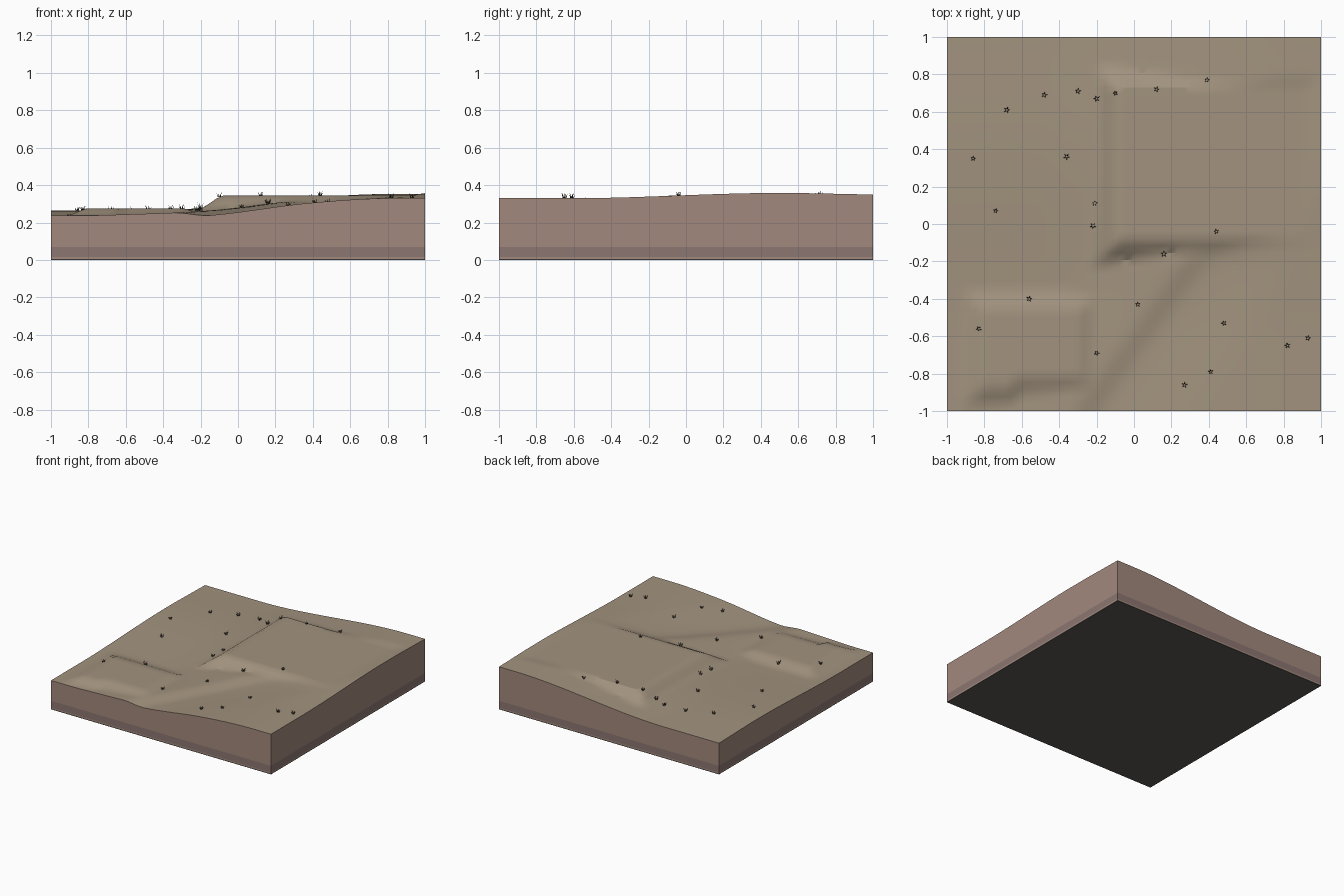
import bpy, bmesh, math, random
from mathutils import Vector

if "Cube" in bpy.data.objects:
    bpy.data.objects.remove(bpy.data.objects["Cube"])

random.seed(4)
N = 52


def material(name, rgb):
    m = bpy.data.materials.new(name)
    m.diffuse_color = (*rgb, 1)
    m.use_nodes = True
    m.node_tree.nodes["Principled BSDF"].inputs["Base Color"].default_value = m.diffuse_color
    return m


def ramp(a, b, v):
    t = min(max((v - a) / (b - a), 0), 1)
    return t * t * (3 - 2 * t)


def grade(g, x, y, rect, level, fill, cut):
    # Level a rectangular pad with sloping banks down or up to the ground
    x0, x1, y0, y1 = rect
    d = max(x0 - x, x - x1, y0 - y, y - y1, 0)
    return min(max(g, level - fill * d), level + cut * d)


def height(x, y):
    # Natural hillside
    g = 0.237 + 0.093 * ramp(-0.5, 0.85, x)
    g += 0.028 * ramp(-0.6, 0.5, y) - 0.009 * ramp(0.5, 1.1, y)
    # Diagonal drainage bank
    s = 0.81 * (x + 0.25) - 0.585 * (y + 1)
    bank = 0.012 * ramp(-0.5, -0.08, s) - 0.026 * ramp(-0.08, 0.08, s) + 0.014 * ramp(0.08, 0.5, s)
    g += bank * (1 - ramp(-0.25, 0.0, y))
    # Upper and lower building pads
    if y > -0.35:
        g = grade(g, x, y, (-0.09, 0.92, -0.09, 0.73), 0.345, 0.68, 0.15)
    elif x < -0.1:
        front = -0.87 if x < -0.62 else -0.82
        g = grade(g, x, y, (-0.81, -0.28, front, -0.45), 0.276, 0.4, 2)
    return g


# Ground block: height field on top, soil layers down the sides
bm = bmesh.new()
bmesh.ops.create_grid(bm, x_segments=N, y_segments=N, size=1)
for v in bm.verts:
    v.co.z = height(v.co.x, v.co.y)
edges = [e for e in bm.edges if e.is_boundary]
for index, z in enumerate((0.07, 0.016, 0.006, 0.0), start=1):
    result = bmesh.ops.extrude_edge_only(bm, edges=edges)["geom"]
    for item in result:
        if isinstance(item, bmesh.types.BMVert):
            item.co.z = z
        elif isinstance(item, bmesh.types.BMFace):
            item.material_index = index
    edges = [e for e in result if isinstance(e, bmesh.types.BMEdge) and e.is_boundary]
for f in bmesh.ops.contextual_create(bm, geom=edges)["faces"]:
    f.material_index = 4
bmesh.ops.recalc_face_normals(bm, faces=bm.faces)
mesh = bpy.data.meshes.new("ground_block")
bm.to_mesh(mesh)
bm.free()
ground = bpy.data.objects.new("ground_block", mesh)
bpy.context.collection.objects.link(ground)
for name, rgb in (("topsoil", (0.36, 0.29, 0.21)), ("subsoil", (0.36, 0.25, 0.205)),
                  ("clay", (0.265, 0.18, 0.168)), ("sand", (0.36, 0.25, 0.205)),
                  ("base", (0.11, 0.10, 0.085))):
    mesh.materials.append(material(name, rgb))
bpy.context.view_layer.objects.active = ground
ground.select_set(True)
bpy.ops.object.shade_smooth_by_angle(angle=math.radians(30))

# Grass tufts: each a ring of thin outward-leaning three-sided blades
spots = [(-.86, .35), (-.68, .61), (-.48, .69), (-.30, .71), (-.10, .70), (-.20, .67),
         (.12, .72), (.39, .77), (-.74, .07), (-.36, .36), (-.21, .11), (-.22, -.01),
         (-.56, -.40), (-.83, -.56), (-.20, -.69), (.02, -.43), (.16, -.16), (.44, -.04),
         (.27, -.86), (.41, -.79), (.48, -.53), (.82, -.65), (.93, -.61)]
bm = bmesh.new()
for x, y in spots:
    root = Vector((x, y, height(x, y) - 0.003))
    turn = random.uniform(0, math.tau)
    size = random.uniform(0.8, 1.1)
    for k in range(5):
        a = turn + k * math.tau / 5
        out = Vector((math.cos(a), math.sin(a), 0))
        side = Vector((-out.y, out.x, 0))
        foot = root + out * 0.004
        tip = root + (out * 0.017 + Vector((0, 0, random.uniform(0.022, 0.034)))) * size
        base = [bm.verts.new(foot + p) for p in (side * 0.004, side * -0.004, out * 0.005)]
        end = bm.verts.new(tip)
        bm.faces.new(base)
        for i in range(3):
            bm.faces.new((base[i], base[(i + 1) % 3], end))
bmesh.ops.recalc_face_normals(bm, faces=bm.faces)
mesh = bpy.data.meshes.new("grass_tufts")
bm.to_mesh(mesh)
bm.free()
mesh.materials.append(material("dry_grass", (0.06, 0.05, 0.03)))
bpy.context.collection.objects.link(bpy.data.objects.new("grass_tufts", mesh))
